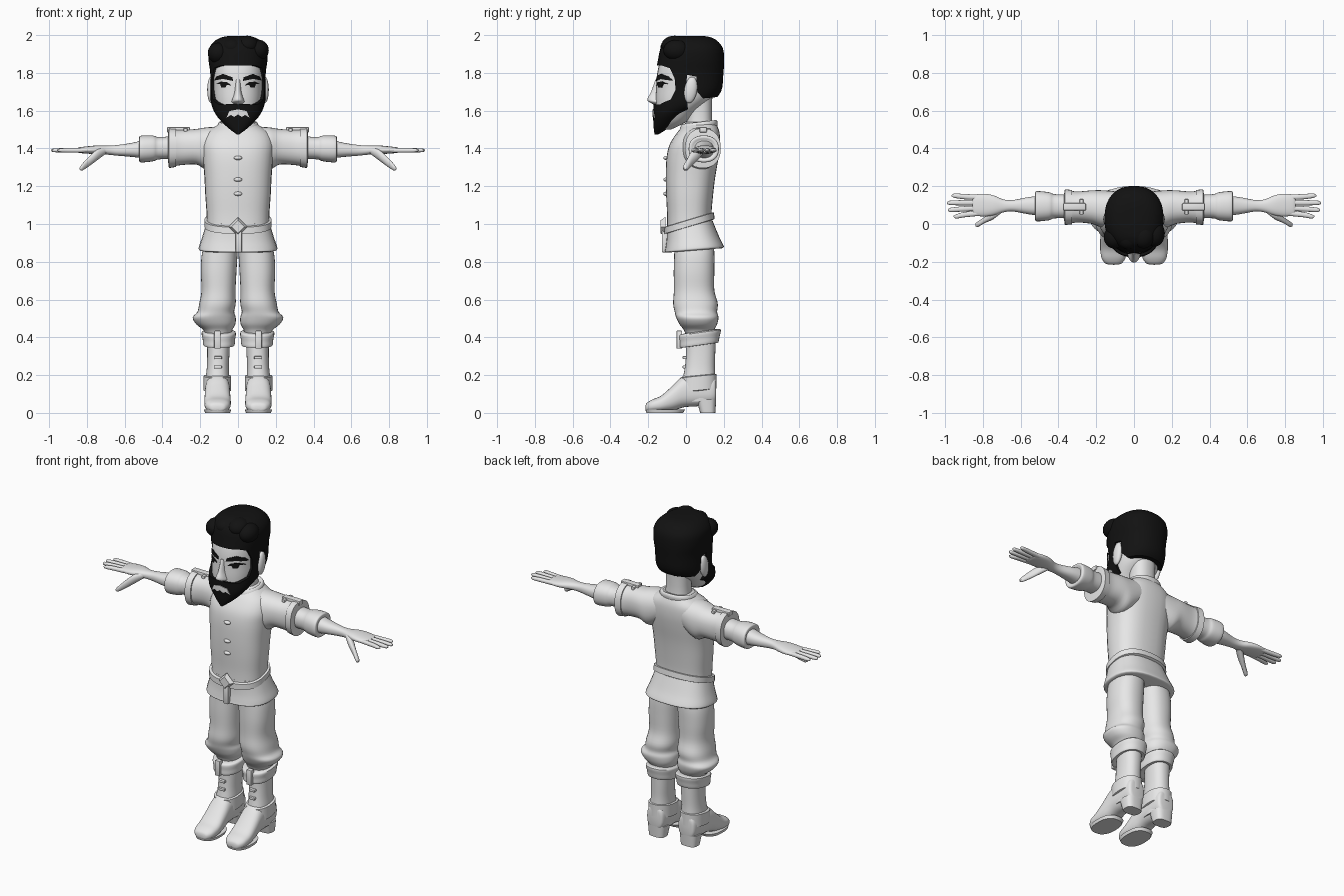
import bpy
import bmesh
import math
from mathutils import Matrix, Vector

default_cube = bpy.data.objects.get("Cube")
if default_cube:
    bpy.data.objects.remove(default_cube, do_unlink=True)


def make_material(name, level):
    material = bpy.data.materials.new(name)
    material.use_nodes = True
    colour = (level, level, level, 1)
    material.diffuse_color = colour
    material.node_tree.nodes["Principled BSDF"].inputs["Base Color"].default_value = colour
    return material


PALE = make_material("pale grey", 0.8)
BLACK = make_material("hair black", 0.006)
parts = []


def finish(name, bm, material=PALE, mirror=False):
    """Turn a bmesh into an object, optionally mirrored to the other side."""
    bmesh.ops.recalc_face_normals(bm, faces=bm.faces)
    mesh = bpy.data.meshes.new(name)
    bm.to_mesh(mesh)
    bm.free()
    mesh.materials.append(material)
    obj = bpy.data.objects.new(name, mesh)
    bpy.context.collection.objects.link(obj)
    if mirror:
        obj.modifiers.new("mirror", "MIRROR").use_mirror_merge = False
    parts.append(obj)
    return obj


def smooth_rings(rings, steps=4):
    """Catmull-Rom interpolation between the given rings."""
    padded = [rings[0], *rings, rings[-1]]
    result = []
    for a, b, c, d in zip(padded, padded[1:], padded[2:], padded[3:]):
        for step in range(steps):
            t = step / steps
            result.append([
                q + t * (r - p + t * (2 * p - 5 * q + 4 * r - s + t * (3 * (q - r) + s - p))) / 2
                for p, q, r, s in zip(a, b, c, d)])
    return result + [list(rings[-1])]


def place(axis, along, a, b):
    return {"x": (along, a, b), "y": (a, along, b), "z": (b, a, along)}[axis]


def loft(name, rings, axis="z", material=PALE, mirror=False, square=2.3,
         grow=0, tilt=0, smooth=True, sides=32):
    """Rings are (position, low, high, low, high) across the axis."""
    bm = bmesh.new()
    loops = []
    for along, a_low, a_high, b_low, b_high in (smooth_rings(rings) if smooth else rings):
        loop = []
        for i in range(sides):
            angle = math.tau * i / sides
            c, s = math.cos(angle), math.sin(angle)
            u = math.copysign(abs(c) ** (2 / square), c) * ((a_high - a_low) / 2 + grow)
            v = math.copysign(abs(s) ** (2 / square), s) * ((b_high - b_low) / 2 + grow)
            point = place(axis, along + tilt * u, (a_low + a_high) / 2 + u, (b_low + b_high) / 2 + v)
            loop.append(bm.verts.new(point))
        loops.append(loop)
    for low, high in zip(loops, loops[1:]):
        for i in range(sides):
            j = (i + 1) % sides
            bm.faces.new((low[i], low[j], high[j], high[i]))
    bm.faces.new(loops[0])
    bm.faces.new(loops[-1])
    return finish(name, bm, material, mirror)


def centred(rows):
    """Expand (z, front, back, half width) into full rings."""
    return [(z, front, back, -half, half) for z, front, back, half in rows]


def ball(name, centre, size, material=PALE, mirror=False, turn=0):
    bm = bmesh.new()
    matrix = Matrix.Translation(centre) @ Matrix.Rotation(turn, 4, "X") @ Matrix.Diagonal((*size, 1))
    bmesh.ops.create_uvsphere(bm, u_segments=24, v_segments=14, radius=1, matrix=matrix)
    return finish(name, bm, material, mirror)


def block(name, low, high, mirror=False):
    bm = bmesh.new()
    low, high = Vector(low), Vector(high)
    matrix = Matrix.Translation((low + high) / 2) @ Matrix.Diagonal((*(high - low), 1))
    bmesh.ops.create_cube(bm, size=1, matrix=matrix)
    bmesh.ops.bevel(bm, geom=bm.edges[:], offset=0.004, segments=2, affect="EDGES", profile=0.5)
    return finish(name, bm, mirror=mirror)


def trim(shell, outline, axis, low, high, mirror=False):
    """Keep only the piece of a shell inside an extruded outline."""
    bm = bmesh.new()
    ends = [[bm.verts.new(place(axis, depth, a, b)) for a, b in outline] for depth in (low, high)]
    for i in range(len(outline)):
        j = i - 1
        bm.faces.new((ends[0][i], ends[0][j], ends[1][j], ends[1][i]))
    for end in ends:
        bm.faces.new(end)
    cutter = finish("cutter", bm, shell.data.materials[0])
    cutter.hide_render = True
    boolean = shell.modifiers.new("trim", "BOOLEAN")
    boolean.operation, boolean.solver, boolean.object = "INTERSECT", "EXACT", cutter
    bpy.context.view_layer.objects.active = shell
    bpy.ops.object.modifier_apply(modifier=boolean.name)
    parts.remove(cutter)
    bpy.data.objects.remove(cutter, do_unlink=True)
    if mirror:
        shell.modifiers.new("mirror", "MIRROR").use_mirror_merge = False


# Head, neck, nose and ears
head = centred([(1.5, -.15, -.08, .03), (1.54, -.153, 0, .075), (1.6, -.157, .06, .11),
                (1.66, -.16, .13, .127), (1.72, -.158, .165, .133), (1.78, -.155, .175, .136),
                (1.84, -.143, .18, .136), (1.9, -.12, .17, .12), (1.95, -.07, .12, .07)])
loft("head", head)
loft("neck", centred([(1.46, -.01, .15, .085), (1.56, .005, .138, .072), (1.7, 0, .14, .075)]))
loft("nose", centred([(1.632, -.17, -.1, .018), (1.645, -.193, -.1, .034), (1.66, -.205, -.1, .03),
                      (1.7, -.185, -.1, .019), (1.765, -.162, -.1, .015)]), square=2)
ball("ears", (.143, .025, 1.71), (.02, .034, .07), mirror=True, turn=-0.15)

# Hair and beard, cut from one shell by a side outline
hair = centred([(1.475, -.167, -.145, .008), (1.52, -.172, -.075, .065), (1.58, -.174, -.01, .118),
                (1.64, -.172, .12, .142), (1.7, -.168, .185, .146), (1.8, -.16, .198, .147),
                (1.87, -.148, .202, .156), (1.93, -.135, .195, .152), (1.97, -.11, .165, .122),
                (1.99, -.075, .125, .08), (1.996, -.04, .08, .04)])
side_outline = [(-.25, 1.838), (-.125, 1.838), (-.085, 1.825), (-.06, 1.77), (-.055, 1.71),
                (-.08, 1.66), (-.115, 1.645), (-.14, 1.632), (-.25, 1.642), (-.25, 1.45),
                (-.12, 1.45), (-.03, 1.54), (.01, 1.61), (0, 1.7), (.005, 1.79), (.055, 1.78),
                (.06, 1.7), (.09, 1.665), (.25, 1.68), (.25, 2.05), (-.25, 2.05)]
trim(loft("hair_and_beard", hair, material=BLACK), side_outline, "x", -.3, .3)
for centre, size in [((-.105, -.07, 1.905), (.055, .06, .055)), ((-.03, -.07, 1.935), (.06, .065, .05)),
                     ((.05, -.06, 1.945), (.06, .07, .052)), ((.11, -.05, 1.92), (.053, .07, .055)),
                     ((.02, .1, 1.92), (.09, .08, .056))]:
    ball("hair_lock", centre, size, BLACK)

# Painted face details, as thin plates over the skin
brow = [(.025, 1.757), (.03, 1.777), (.08, 1.795), (.115, 1.78), (.125, 1.76), (.08, 1.768)]
eye = [(.035, 1.733), (.055, 1.75), (.09, 1.754), (.118, 1.74), (.095, 1.741),
       (.088, 1.722), (.066, 1.722), (.06, 1.737)]
mouth = [(.0, 1.607), (.045, 1.598), (.062, 1.562), (.038, 1.577), (.02, 1.567), (.0, 1.58)]
for name, outline, rings, material in [("eyebrows", brow, head, BLACK), ("eyes", eye, head, BLACK),
                                       ("mouth", mouth, hair, PALE)]:
    trim(loft(name, rings, material=material, grow=.004), outline, "y", -.3, -.06, mirror=True)

# Shirt body, collar, skirt and belt
loft("shirt_body", centred([(.97, -.1, .138, .165), (1.05, -.1, .135, .166), (1.15, -.105, .143, .173),
                            (1.25, -.107, .155, .178), (1.35, -.103, .172, .186), (1.42, -.087, .18, .19),
                            (1.48, -.05, .178, .17), (1.52, -.015, .165, .115), (1.54, .0, .15, .085)]),
     square=2.5)
loft("collar", centred([(1.5, -.035, .165, .11), (1.525, -.03, .168, .108), (1.54, -.018, .16, .098),
                        (1.535, -.01, .15, .085)]), tilt=.12)
loft("shirt_skirt", centred([(.86, -.1, .19, .195), (.865, -.112, .2, .207), (.88, -.11, .196, .207),
                             (.93, -.103, .172, .19), (1.01, -.1, .14, .166)]), square=2.5, tilt=.08)
loft("belt", centred([(.985, -.1, .14, .165), (.988, -.115, .152, .178), (1.022, -.114, .147, .178),
                      (1.025, -.1, .14, .165)]), square=2.5, tilt=.3, smooth=False)
bm = bmesh.new()
bmesh.ops.create_cone(bm, cap_ends=True, segments=4, radius1=.052, radius2=.035, depth=.025,
                      matrix=Matrix.Translation((0, -.122, .985)) @ Matrix.Rotation(math.pi / 2, 4, "X"))
finish("belt_buckle", bm)
block("belt_tail", (-.012, -.128, .85), (.02, -.1, .965))
for height in (1.35, 1.235, 1.16):
    ball("button", (0, -.106, height), (.022, .014, .011))

# Sleeves, rolled cuffs, forearms and shoulder straps
loft("sleeves", [(.07, .0, .17, 1.35, 1.515), (.16, -.02, .178, 1.29, 1.512), (.22, .0, .178, 1.315, 1.503),
                 (.3, .008, .172, 1.312, 1.498), (.36, .0, .178, 1.305, 1.498), (.366, .02, .16, 1.33, 1.48)],
     "x", mirror=True)
loft("sleeve_trim", [(.325, .02, .16, 1.33, 1.48), (.328, -.002, .18, 1.302, 1.504),
                     (.366, -.005, .184, 1.296, 1.506), (.37, .02, .16, 1.33, 1.48)],
     "x", mirror=True, smooth=False)
loft("rolled_cuffs", [(.35, .03, .155, 1.345, 1.465), (.42, .03, .158, 1.342, 1.46),
                      (.45, .02, .168, 1.332, 1.468), (.51, .014, .174, 1.326, 1.468),
                      (.523, .022, .166, 1.335, 1.46), (.518, .04, .15, 1.35, 1.445)], "x", mirror=True)
loft("forearms", [(.48, .04, .15, 1.345, 1.45), (.56, .052, .142, 1.355, 1.43), (.64, .066, .127, 1.362, 1.418),
                  (.69, .062, .13, 1.367, 1.415), (.74, .047, .15, 1.37, 1.416), (.79, .04, .16, 1.372, 1.412),
                  (.84, .045, .155, 1.376, 1.406), (.855, .06, .14, 1.382, 1.4)], "x", mirror=True)
block("shoulder_straps", (.255, .072, 1.485), (.375, .11, 1.513), mirror=True)
block("strap_loops", (.268, .05, 1.485), (.288, .132, 1.507), mirror=True)

# Fingers and thumbs
for start, end, tip in [(.058, .04, .955), (.085, .075, .985), (.113, .112, .99), (.14, .15, .965)]:
    rows = [(.81, start, 1), (.9, (start + end) / 2, 1), (tip - .015, end, .8), (tip, end, .25)]
    loft("fingers", [(x, y - .014 * r, y + .014 * r, 1.39 - .012 * r, 1.39 + .012 * r)
                     for x, y, r in rows], "x", mirror=True, sides=16)
loft("thumbs", [(.7, .06, .1, 1.372, 1.405), (.745, .025, .075, 1.338, 1.395), (.79, .005, .038, 1.305, 1.355),
                (.825, -.015, .015, 1.283, 1.318), (.838, -.012, .004, 1.288, 1.3)], "x", mirror=True, sides=16)

# Trousers gathered below the knee
loft("trousers", [(.95, -.06, .14, .0, .16), (.85, -.062, .15, .002, .19), (.75, -.065, .15, .008, .197),
                  (.65, -.064, .15, .013, .193), (.58, -.068, .168, .012, .205), (.535, -.06, .165, .02, .215),
                  (.505, -.052, .172, .012, .24), (.47, -.035, .165, .014, .222), (.44, -.012, .15, .03, .185),
                  (.41, .0, .14, .04, .17)], mirror=True)

# Boots: shaft, folded top, foot, collar, heel and sole
loft("boot_tops", [(.365, .0, .15, .045, .16), (.358, -.032, .17, .02, .182), (.39, -.035, .178, .015, .187),
                   (.425, -.036, .184, .012, .192), (.432, -.01, .16, .03, .17)],
     mirror=True, tilt=.14)
loft("boot_shafts", [(.42, .0, .158, .04, .165), (.32, .0, .155, .045, .163), (.24, -.006, .153, .048, .165),
                     (.16, -.02, .157, .045, .172), (.06, -.02, .155, .05, .165)], mirror=True)
loft("boot_feet", [(.16, .07, .145, .07, .17), (.145, .052, .165, .045, .195), (.06, .045, .172, .035, .205),
                   (-.01, .043, .174, .03, .198), (-.07, .04, .177, .012, .145), (-.13, .038, .178, .005, .092),
                   (-.18, .045, .172, .005, .07), (-.208, .065, .152, .008, .052), (-.215, .085, .13, .015, .035)],
     "y", mirror=True, square=2.5)
loft("boot_collars", [(.115, -.015, .15, .05, .165), (.12, -.03, .162, .036, .182),
                      (.195, -.028, .162, .036, .182), (.2, -.01, .15, .05, .165)],
     mirror=True, smooth=False, tilt=.1)
loft("boot_heels", [(.0, .075, .155, .058, .162), (.07, .055, .16, .05, .17)], mirror=True, square=3, smooth=False)
loft("boot_soles", [(.0, -.21, -.015, .042, .175), (.018, -.216, -.005, .036, .18)],
     mirror=True, square=2.5, smooth=False)
block("boot_tabs", (.092, -.05, .34), (.126, -.02, .435), mirror=True)
for height in (.235, .285):
    block("boot_buckles", (.085, -.018, height), (.125, .01, height + .016), mirror=True)

# Smooth shading with sharp creases kept
bpy.ops.object.select_all(action="DESELECT")
for part in parts:
    part.select_set(True)
bpy.context.view_layer.objects.active = parts[0]
bpy.ops.object.shade_smooth_by_angle(angle=math.radians(40))
